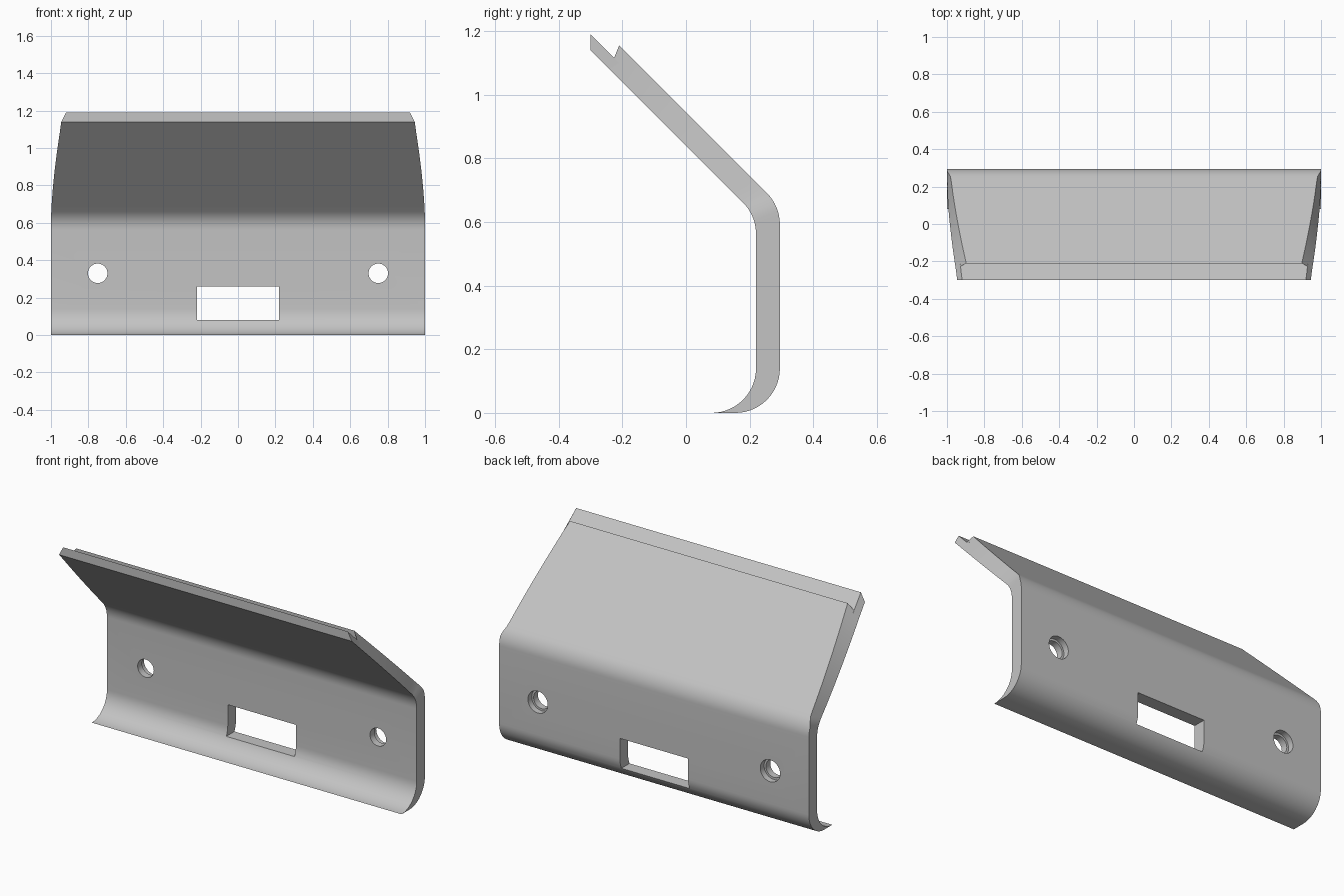
import bpy, bmesh, math
from mathutils import Matrix

cube = bpy.data.objects.get("Cube")
if cube:
    bpy.data.objects.remove(cube, do_unlink=True)

grey = bpy.data.materials.new("plain grey")
grey.use_nodes = True
colour = (0.55, 0.55, 0.55, 1)
grey.diffuse_color = colour
grey.node_tree.nodes["Principled BSDF"].inputs["Base Color"].default_value = colour

FRONT, BACK = 0.22, 0.295            # wall faces
D_IN, D_LIP, D_OUT = 0.84, 0.89, 0.945  # slab planes, y + z


def arc(cy, cz, r, start, end, n):
    angles = [math.radians(start + (end - start) * i / n) for i in range(n + 1)]
    return [(cy + r * math.cos(a), cz + r * math.sin(a)) for a in angles]


def on_slab(y, d):
    return (y, d - y)


def chain(face, d, r, tip):
    """One face of the bent plate, from the bottom curl up to the slab end."""
    pts = arc(face - 0.14, 0.14, 0.14, -90, 0, 14)
    corner = d - face
    tangent = r * math.tan(math.radians(22.5))
    pts += arc(face - r, corner - tangent, r, 0, 45, 8)
    y0, n = pts[-1][0], 14
    return pts + [on_slab(y0 + (tip - y0) * i / n, d) for i in range(1, n + 1)]


def half_width(y, z):
    """Slab sides curve inward and slant across the thickness."""
    s = min(max((z - y - 0.36) / 1.06, 0), 1)
    ramp = min(s / 0.08, 1)
    slant = max(y + z - D_IN, 0) * (0.16 + 0.36 * s) * ramp
    return 1 - 0.055 * s ** 1.6 - slant


# Bent plate: matched inner and outer chains, ending in a stepped lip
inner = chain(FRONT, D_IN, 0.14, -0.24) + [on_slab(-0.24, D_IN), on_slab(-0.3, D_IN)]
outer = chain(BACK, D_OUT, 0.14, -0.21) + [on_slab(-0.21, D_LIP), on_slab(-0.3, D_LIP)]

bm = bmesh.new()
rows = []
for a, b in zip(inner, outer):
    rows.append([bm.verts.new((side * half_width(y, z), y, z))
                 for y, z in (a, b) for side in (-1, 1)])
for p, q in zip(rows, rows[1:]):
    for i, j in ((0, 1), (1, 3), (3, 2), (2, 0)):
        bm.faces.new((p[i], p[j], q[j], q[i]))
for row in (rows[0], rows[-1]):
    bm.faces.new([row[i] for i in (0, 1, 3, 2)])
bmesh.ops.remove_doubles(bm, verts=bm.verts, dist=1e-5)
bmesh.ops.recalc_face_normals(bm, faces=bm.faces)
mesh = bpy.data.meshes.new("bent_plate")
bm.to_mesh(mesh)
bm.free()
mesh.materials.append(grey)
plate = bpy.data.objects.new("bent_plate", mesh)
bpy.context.collection.objects.link(plate)


def cut(build):
    """Subtract a temporary solid from the plate."""
    b = bmesh.new()
    build(b)
    me = bpy.data.meshes.new("cutter")
    b.to_mesh(me)
    b.free()
    me.materials.append(grey)
    cutter = bpy.data.objects.new("cutter", me)
    cutter.hide_render = True
    bpy.context.collection.objects.link(cutter)
    mod = plate.modifiers.new("cut", "BOOLEAN")
    mod.operation, mod.solver, mod.object = "DIFFERENCE", "EXACT", cutter
    bpy.context.view_layer.objects.active = plate
    bpy.ops.object.modifier_apply(modifier=mod.name)
    bpy.data.objects.remove(cutter, do_unlink=True)


def bore(x, r, y0, y1):
    place = Matrix.Translation((x, (y0 + y1) / 2, 0.33)) @ Matrix.Rotation(math.pi / 2, 4, "X")
    return lambda b: bmesh.ops.create_cone(b, cap_ends=True, segments=40, radius1=r,
                                           radius2=r, depth=y1 - y0, matrix=place)


# Screw holes with a shallow counterbore at the back
for x in (-0.75, 0.75):
    cut(bore(x, 0.052, 0.1, 0.4))
    cut(bore(x, 0.064, 0.26, 0.4))

# Rectangular slot
slot = Matrix.Translation((0, 0.23, 0.17)) @ Matrix.Diagonal((0.44, 0.4, 0.18, 1))
cut(lambda b: bmesh.ops.create_cube(b, size=1, matrix=slot))

bpy.ops.object.select_all(action="DESELECT")
plate.select_set(True)
bpy.context.view_layer.objects.active = plate
bpy.ops.object.shade_smooth_by_angle(angle=math.radians(25))
